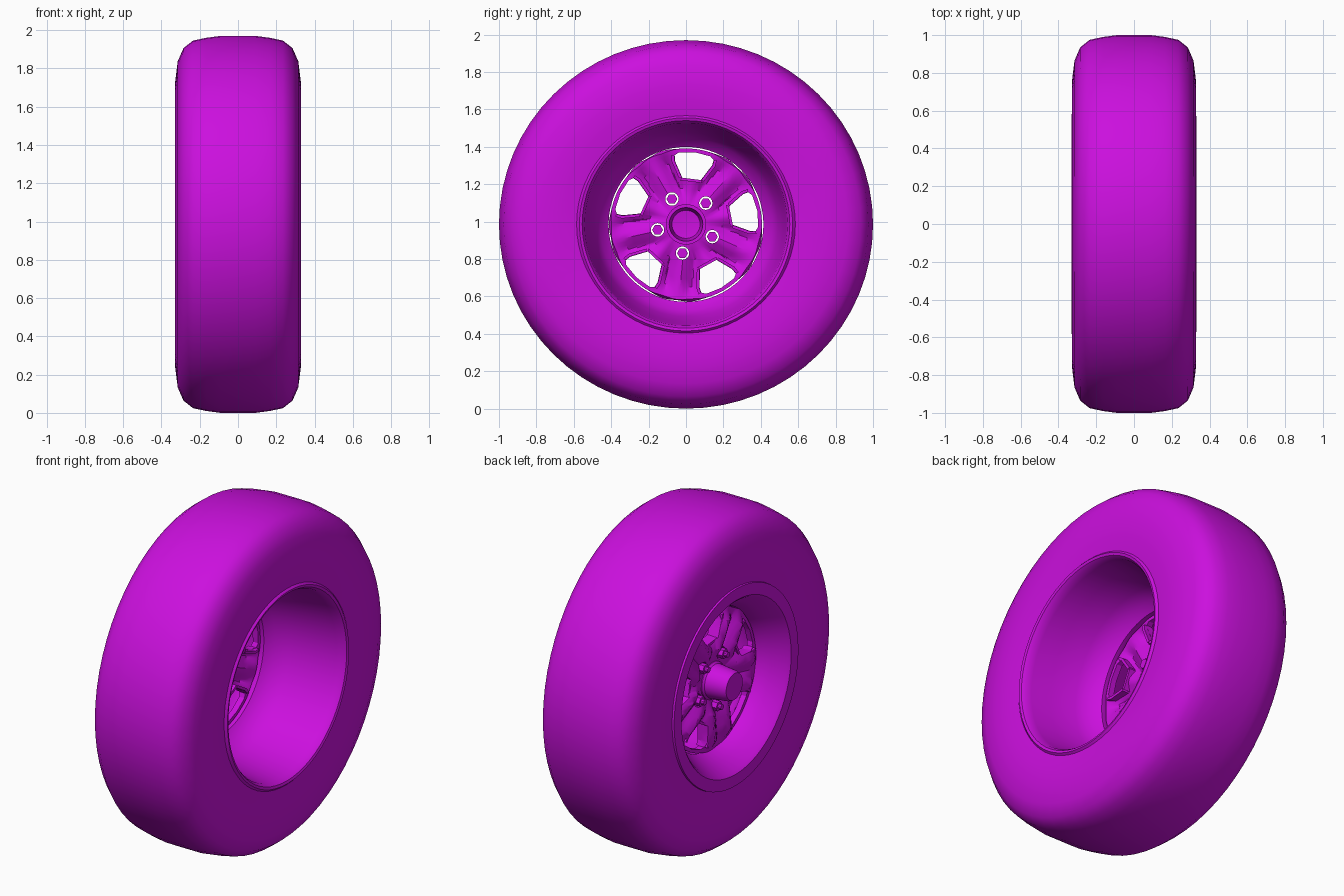
import bpy, bmesh
from math import sin, cos, pi, radians

if "Cube" in bpy.data.objects:
    bpy.data.objects.remove(bpy.data.objects["Cube"])

CZ = 0.985                      # axle height; the axle runs along x
SPOKES = [radians(47 + 72 * k) for k in range(5)]
WINDOWS = [a + radians(36) for a in SPOKES]

mat = bpy.data.materials.new("magenta")
mat.diffuse_color = (0.6, 0.005, 0.73, 1)
mat.use_nodes = True
mat.node_tree.nodes["Principled BSDF"].inputs["Base Color"].default_value = mat.diffuse_color


def finish(name, bm, angle=35, smooth=True):
    bmesh.ops.recalc_face_normals(bm, faces=bm.faces[:])
    me = bpy.data.meshes.new(name)
    bm.to_mesh(me)
    bm.free()
    ob = bpy.data.objects.new(name, me)
    bpy.context.collection.objects.link(ob)
    me.materials.append(mat)
    if smooth:
        shade(ob, angle)
    return ob


def shade(ob, angle):
    bpy.ops.object.select_all(action='DESELECT')
    ob.select_set(True)
    bpy.context.view_layer.objects.active = ob
    bpy.ops.object.shade_smooth_by_angle(angle=radians(angle))


def lathe(name, profile, n=64, closed=False, zs=1.0, angle=35):
    """Spin (x, radius) points around the axle."""
    bm = bmesh.new()
    rings = []
    for x, r in profile:
        if r == 0:
            rings.append([bm.verts.new((x, 0, CZ))] * n)
        else:
            rings.append([bm.verts.new((x, r * cos(2 * pi * i / n), CZ + zs * r * sin(2 * pi * i / n)))
                          for i in range(n)])
    pairs = list(zip(rings, rings[1:]))
    if closed:
        pairs.append((rings[-1], rings[0]))
    for a, b in pairs:
        for i in range(n):
            j = (i + 1) % n
            corners = list(dict.fromkeys((a[i], a[j], b[j], b[i])))
            if len(corners) > 2:
                bm.faces.new(corners)
    return finish(name, bm, angle)


def prism(bm, outline, x0, x1):
    """Extrude a (y, z) outline around the axle from x0 to x1."""
    a = [bm.verts.new((x0, y, CZ + z)) for y, z in outline]
    b = [bm.verts.new((x1, y, CZ + z)) for y, z in outline]
    bm.faces.new(a)
    bm.faces.new(b[::-1])
    for i in range(len(a)):
        j = (i + 1) % len(a)
        bm.faces.new((a[i], b[i], b[j], a[j]))


def polar(a, r, t):
    """Point at radius r along angle a, shifted sideways by t."""
    return (r * cos(a) - t * sin(a), r * sin(a) + t * cos(a))


def circle(a, r, rad, n):
    cy, cz = polar(a, r, 0)
    return [(cy + rad * cos(2 * pi * i / n), cz + rad * sin(2 * pi * i / n)) for i in range(n)]


# Tyre: half section mirrored across x
half = [(0.09, 1.0), (0.165, 0.99), (0.235, 0.975), (0.285, 0.935), (0.315, 0.865),
        (0.328, 0.76), (0.328, 0.67), (0.318, 0.585)]
lathe("tyre", [(-x, r) for x, r in reversed(half)] + half, zs=0.985, angle=60)

# Rim: flat flange on the outer side, deep barrel, rolled lip on the inner side
lathe("rim", [(-0.315, 0.585), (-0.33, 0.583), (-0.33, 0.515), (-0.315, 0.50), (-0.24, 0.455),
              (-0.17, 0.414), (-0.12, 0.414), (-0.08, 0.46), (0.0, 0.492), (0.15, 0.52),
              (0.27, 0.537), (0.305, 0.542), (0.325, 0.555), (0.33, 0.57), (0.315, 0.585)])

# Spoked disc: spokes bulge outwards, each with a shallow groove down the middle
bm = bmesh.new()
n, radii = 120, [0.095, 0.14, 0.19, 0.24, 0.29, 0.34, 0.385, 0.406]
rows = []
for r in radii:
    row = []
    for i in range(n):
        a = 2 * pi * i / n
        d = min(abs((a - s + pi) % (2 * pi) - pi) for s in SPOKES) * r
        fade = max(0, min(1, (r - 0.12) / 0.08, (0.40 - r) / 0.06))
        ridge = max(0, 1 - abs(d - 0.07) / 0.07)
        row.append(bm.verts.new((-0.155 - 0.045 * ridge * fade, r * cos(a), CZ + r * sin(a))))
    rows.append(row)
for a, b in zip(rows, rows[1:]):
    for i in range(n):
        j = (i + 1) % n
        bm.faces.new((a[i], a[j], b[j], b[i]))
disc = finish("spoked_disc", bm, smooth=False)
sol = disc.modifiers.new("thickness", 'SOLIDIFY')
sol.thickness = 0.035
sol.offset = 0

# Cutter: five windows and five lug holes
bm = bmesh.new()
window = [(0.245, -0.05), (0.245, 0.05), (0.33, 0.10), (0.36, 0.105), (0.377, 0.085),
          (0.388, 0.0), (0.377, -0.085), (0.36, -0.105), (0.33, -0.10)]
for a in WINDOWS:
    prism(bm, [polar(a, r, t) for r, t in window], -0.4, 0.1)
for a in SPOKES:
    prism(bm, circle(a, 0.155, 0.036, 16), -0.4, 0.1)
cutter = finish("cutter", bm, smooth=False)
cutter.hide_render = True
cut = disc.modifiers.new("openings", 'BOOLEAN')
cut.operation = 'DIFFERENCE'
cut.solver = 'EXACT'
cut.object = cutter
bpy.context.view_layer.objects.active = disc
for m in ("thickness", "openings"):
    bpy.ops.object.modifier_apply(modifier=m)
bpy.data.objects.remove(cutter)
shade(disc, 30)

# Raised lips on the sides of each window
bm = bmesh.new()
for a in WINDOWS:
    for s in (-1, 1):
        prism(bm, [polar(a, r, s * t) for r, t in
                   ((0.245, 0.052), (0.33, 0.102), (0.36, 0.107), (0.36, 0.122), (0.325, 0.117), (0.24, 0.067))],
              -0.195, -0.125)
    prism(bm, [polar(a, r, t) for r, t in ((0.245, -0.052), (0.245, 0.052), (0.23, 0.06), (0.23, -0.06))],
          -0.19, -0.125)
finish("window_lips", bm, smooth=False)

# Hub: hollow from the back with a closed cap
lathe("hub", [(-0.12, 0.108), (-0.18, 0.108), (-0.19, 0.098), (-0.30, 0.086), (-0.318, 0.078),
              (-0.318, 0.0), (-0.305, 0.0), (-0.295, 0.075), (-0.12, 0.09)], n=32, closed=True)

# Lug nuts
bm = bmesh.new()
for a in SPOKES:
    prism(bm, circle(a, 0.155, 0.029, 6), -0.205, -0.13)
    prism(bm, circle(a, 0.155, 0.016, 10), -0.225, -0.2)
finish("lug_nuts", bm, smooth=False)
